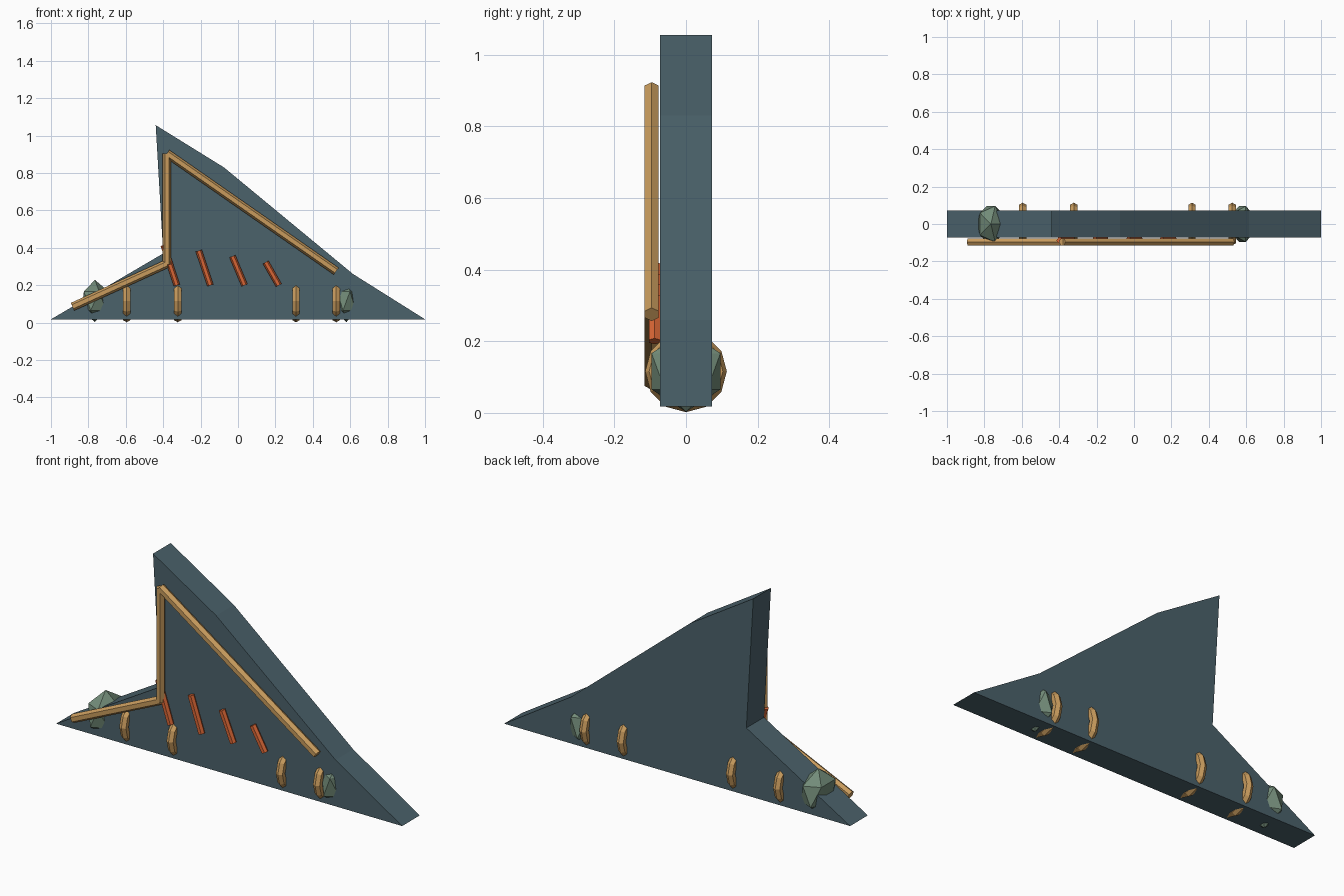
import bpy, bmesh, math
from mathutils import Vector

if "Cube" in bpy.data.objects:
    bpy.data.objects.remove(bpy.data.objects["Cube"])


def material(name, rgb):
    m = bpy.data.materials.new(name)
    m.diffuse_color = (*rgb, 1)
    m.use_nodes = True
    m.node_tree.nodes["Principled BSDF"].inputs["Base Color"].default_value = m.diffuse_color
    return m


SLATE = material("slate", (0.07, 0.122, 0.147))
GOLD = material("gold", (0.58, 0.33, 0.11))
ORANGE = material("orange", (0.68, 0.13, 0.035))
MOSS = material("moss", (0.17, 0.26, 0.19))


def make(name, bm, mat):
    bmesh.ops.recalc_face_normals(bm, faces=bm.faces)
    me = bpy.data.meshes.new(name)
    bm.to_mesh(me)
    bm.free()
    me.materials.append(mat)
    ob = bpy.data.objects.new(name, me)
    bpy.context.collection.objects.link(ob)
    return ob


def bar(name, a, b, y, r, mat):
    """Hexagonal bar between two (x, z) points, flat side facing front."""
    a, b = Vector((a[0], y, a[1])), Vector((b[0], y, b[1]))
    v = Vector((0, 1, 0))
    u = (b - a).normalized().cross(v)
    bm = bmesh.new()
    rings = [[bm.verts.new(p + r * (math.cos(i * math.pi / 3) * u + math.sin(i * math.pi / 3) * v))
              for i in range(6)] for p in (a, b)]
    for ring in rings:
        bm.faces.new(ring)
    for i in range(6):
        j = (i + 1) % 6
        bm.faces.new((rings[0][i], rings[0][j], rings[1][j], rings[1][i]))
    make(name, bm, mat)


# Fin plate: extruded silhouette
profile = [(-1, 0.018), (1, 0.018), (0.615, 0.26), (-0.075, 0.83), (-0.44, 1.056), (-0.4, 0.37)]
bm = bmesh.new()
face = bm.faces.new([bm.verts.new((x, -0.073, z)) for x, z in profile])
ext = bmesh.ops.extrude_face_region(bm, geom=[face])
bmesh.ops.translate(bm, vec=(0, 0.146, 0),
                    verts=[g for g in ext["geom"] if isinstance(g, bmesh.types.BMVert)])
make("fin_plate", bm, SLATE)

# Gold edge trim on the front
path = [(-0.885, 0.085), (-0.38, 0.315), (-0.38, 0.905), (0.525, 0.275)]
path_ends = [(path[0], path[1]), ((-0.38, 0.31), path[2]), (path[2], path[3])]
for i, (a, b) in enumerate(path_ends):
    bar(f"edge_trim_{i}", a, b, -0.096, 0.0225, GOLD)

# Orange slanted slats
slats = [((-0.398, 0.415), (-0.327, 0.2)), ((-0.21, 0.385), (-0.148, 0.2)),
         ((-0.03, 0.355), (0.035, 0.2)), ((0.148, 0.323), (0.218, 0.2))]
for i, (a, b) in enumerate(slats):
    bar(f"slat_{i}", a, b, -0.088, 0.017, ORANGE)

# Gold rings wrapped around the base
for i, x in enumerate((-0.595, -0.322, 0.31, 0.525)):
    bpy.ops.mesh.primitive_torus_add(major_segments=12, minor_segments=6, major_radius=0.092,
                                     minor_radius=0.022, location=(x, 0, 0.116),
                                     rotation=(0, math.pi / 2, 0))
    bpy.context.object.name = f"base_ring_{i}"
    bpy.context.object.data.materials.append(GOLD)

# Faceted stones at both ends
for i, (x, sx) in enumerate(((-0.765, 0.72), (0.58, 0.6))):
    bm = bmesh.new()
    bmesh.ops.create_icosphere(bm, subdivisions=1, radius=0.113)
    ob = make(f"stone_{i}", bm, MOSS)
    ob.location = (x, 0, 0.116)
    ob.scale = (sx, 1, 1)
